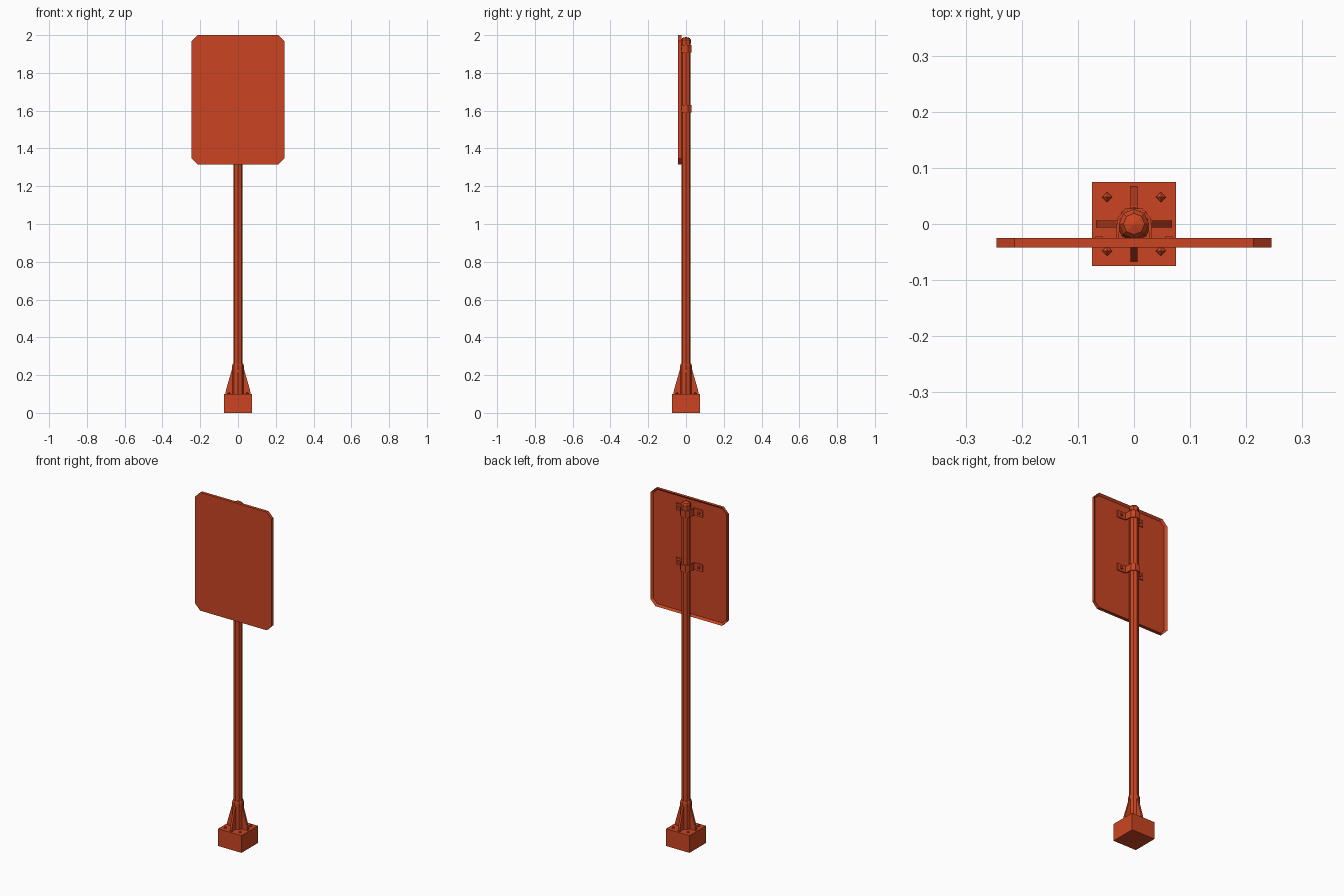
import bpy, bmesh
from math import pi
from mathutils import Matrix, Vector

if "Cube" in bpy.data.objects:
    bpy.data.objects.remove(bpy.data.objects["Cube"])

paint = bpy.data.materials.new("orange red paint")
paint.use_nodes = True
colour = (0.6, 0.06, 0.016, 1)
paint.diffuse_color = colour
paint.node_tree.nodes["Principled BSDF"].inputs["Base Color"].default_value = colour


def finish(bm, name):
    bmesh.ops.recalc_face_normals(bm, faces=bm.faces)
    mesh = bpy.data.meshes.new(name)
    bm.to_mesh(mesh)
    bm.free()
    mesh.materials.append(paint)
    ob = bpy.data.objects.new(name, mesh)
    bpy.context.collection.objects.link(ob)
    return ob


def extrude(points, depth):
    """Closed outline of 3D points pushed along a depth vector."""
    bm = bmesh.new()
    face = bm.faces.new([bm.verts.new(p) for p in points])
    out = bmesh.ops.extrude_face_region(bm, geom=[face], use_keep_orig=True)
    moved = [v for v in out["geom"] if isinstance(v, bmesh.types.BMVert)]
    bmesh.ops.translate(bm, verts=moved, vec=depth)
    return bm


def box(name, centre, size):
    bm = bmesh.new()
    bmesh.ops.create_cube(bm, size=1)
    bmesh.ops.scale(bm, verts=bm.verts, vec=size)
    bmesh.ops.translate(bm, verts=bm.verts, vec=centre)
    return finish(bm, name)


def lathe(name, profile, sides, centre=(0, 0), turn=0):
    """Stacked rings from (radius, height) pairs, capped at both ends."""
    bm = bmesh.new()
    rings = []
    for r, z in profile:
        rot = [Matrix.Rotation(turn + 2 * pi * i / sides, 3, "Z") for i in range(sides)]
        rings.append([bm.verts.new(m @ Vector((r, 0, z)) + Vector((*centre, 0))) for m in rot])
    for a, b in zip(rings, rings[1:]):
        for i in range(sides):
            j = (i + 1) % sides
            bm.faces.new((a[i], a[j], b[j], b[i]))
    bm.faces.new(rings[0])
    bm.faces.new(rings[-1])
    return finish(bm, name)


# Footing block, sleeve and pole with a domed cap
box("footing_block", (0, 0, 0.05), (0.15, 0.15, 0.1))
lathe("sleeve", [(0.031, 0.1), (0.031, 0.25), (0.027, 0.262)], 8)
lathe("pole", [(0.025, 0.1), (0.025, 1.96)], 8)
lathe("pole_cap", [(0.027, 1.955), (0.027, 1.975), (0.019, 1.985), (0.002, 1.99)], 8)

# Gussets and anchor bolts round the sleeve
for i in range(4):
    turn = Matrix.Rotation(i * pi / 2, 3, "Z")
    outline = [(0.02, 0.1), (0.067, 0.1), (0.064, 0.12), (0.032, 0.23), (0.02, 0.24)]
    bm = extrude([(x, -0.006, z) for x, z in outline], (0, 0.012, 0))
    bmesh.ops.rotate(bm, verts=bm.verts, cent=(0, 0, 0), matrix=turn)
    finish(bm, "gusset")
    corner = turn @ Vector((0.048, 0.048, 0))
    lathe("anchor_bolt", [(0.009, 0.099), (0.009, 0.104), (0.001, 0.11)], 4, corner.xy)

# Sign panel: a shallow tray with clipped corners, open at the back
w, low, high, clip = 0.245, 1.315, 2.0, 0.032
outline = [(w - clip, low), (w, low + clip), (w, high - clip), (w - clip, high)]
outline += [(-x, z) for x, z in reversed(outline)]
bm = extrude([(x, -0.042, z) for x, z in outline], (0, 0.017, 0))
back = max(bm.faces, key=lambda f: f.calc_center_median().y)
bmesh.ops.inset_region(bm, faces=[back], thickness=0.012)
bmesh.ops.translate(bm, verts=back.verts, vec=(0, -0.011, 0))
finish(bm, "sign_panel")

# Clamps bent round the pole, each with two bolted ears
half = [(0.085, -0.034), (0.033, -0.034), (0.03, 0.01), (0.015, 0.028)]
inner = [(0.085, -0.028), (0.027, -0.028), (0.025, 0.008), (0.011, 0.023)]
strip = half + [(-x, y) for x, y in reversed(half)]
strip += [(-x, y) for x, y in inner] + list(reversed(inner))
for z in (1.611, 1.927):
    bm = bmesh.new()
    n = len(half) * 2
    outer_pts = strip[:n]
    inner_pts = list(reversed(strip[n:]))
    rows = []
    for (ox, oy), (ix, iy) in zip(outer_pts, inner_pts):
        rows.append([bm.verts.new(p) for p in (
            (ox, oy, z - 0.02), (ox, oy, z + 0.02),
            (ix, iy, z + 0.02), (ix, iy, z - 0.02))])
    for a, b in zip(rows, rows[1:]):
        for i in range(4):
            j = (i + 1) % 4
            bm.faces.new((a[i], a[j], b[j], b[i]))
    bm.faces.new(rows[0])
    bm.faces.new(rows[-1])
    finish(bm, "pole_clamp")
    for side in (-1, 1):
        box("clamp_bolt", (side * 0.062, -0.027, z), (0.014, 0.01, 0.014))
